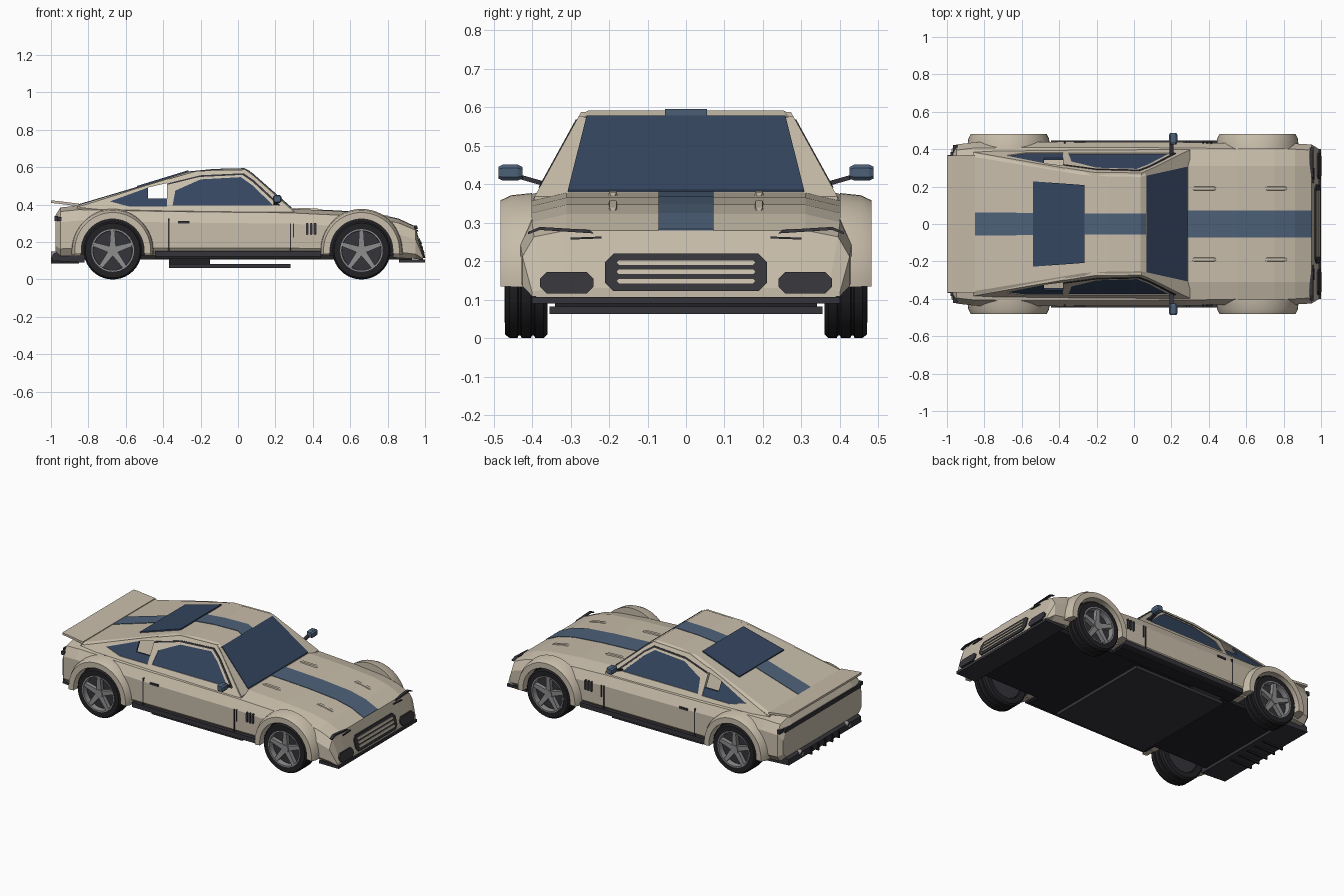
import bpy, bmesh, math

if "Cube" in bpy.data.objects:
    bpy.data.objects.remove(bpy.data.objects["Cube"])

def material(name, c):
    m = bpy.data.materials.new(name)
    m.diffuse_color = (*c, 1)
    m.use_nodes = True
    m.node_tree.nodes["Principled BSDF"].inputs["Base Color"].default_value = m.diffuse_color
    return m

CREAM = material("cream_paint", (0.58, 0.51, 0.405))
GLASS = material("dark_blue_glass", (0.035, 0.06, 0.115))
BLUE = material("stripe_blue", (0.075, 0.12, 0.19))
DARK = material("dark_trim", (0.035, 0.034, 0.042))
BLACK = material("black_rubber", (0.016, 0.015, 0.018))
GREY = material("rim_grey", (0.27, 0.27, 0.275))

def make(name, verts, faces, mats, mirror=False, smooth=False, idx=0):
    """Mesh object; mirror adds a copy on the other side (y)."""
    verts, faces = list(verts), list(faces)
    if mirror:
        n = len(verts)
        verts += [(x, -y, z) for x, y, z in verts]
        faces += [[n + i for i in f][::-1] for f in faces]
    me = bpy.data.meshes.new(name)
    me.from_pydata(verts, [], faces)
    bm = bmesh.new()
    bm.from_mesh(me)
    bmesh.ops.recalc_face_normals(bm, faces=bm.faces)
    for f in bm.faces:
        f.material_index = idx
    bm.to_mesh(me)
    bm.free()
    ob = bpy.data.objects.new(name, me)
    bpy.context.collection.objects.link(ob)
    for m in mats if isinstance(mats, list) else [mats]:
        me.materials.append(m)
    if smooth:
        bpy.ops.object.select_all(action='DESELECT')
        ob.select_set(True)
        bpy.context.view_layer.objects.active = ob
        bpy.ops.object.shade_smooth_by_angle(angle=math.radians(35))
    return ob

def loft(name, rings, mats, closed=False, **kw):
    """Skin equal-length rings; closed joins the last ring to the first, else ends are capped."""
    n, k = len(rings[0]), len(rings)
    faces = [[a * n + i, a * n + (i + 1) % n, (a + 1) % k * n + (i + 1) % n, (a + 1) % k * n + i]
             for a in range(k if closed else k - 1) for i in range(n)]
    if not closed:
        faces += [list(range(n)), list(range((k - 1) * n, k * n))]
    return make(name, [v for r in rings for v in r], faces, mats, **kw)

def box(name, x0, x1, y0, y1, z0, z1, mat, mirror=False):
    return loft(name, [[(x, y0, z0), (x, y1, z0), (x, y1, z1), (x, y0, z1)] for x in (x0, x1)], mat, mirror=mirror)

def strip(name, pts, mat, th=0.012):
    """Panel running along x through (x, z, half width)."""
    return loft(name, [[(x, -w, z - th), (x, w, z - th), (x, w, z), (x, -w, z)] for x, z, w in pts], mat)

def cyl_y(cx, cz, r, y, n=40, a0=0, a1=2 * math.pi, ends=False):
    return [(cx + r * math.cos(a0 + (a1 - a0) * i / n), y, cz + r * math.sin(a0 + (a1 - a0) * i / n))
            for i in range(n + (1 if ends else 0))]

# ---- main body: sections along x, (x, bottom, top, half width)
ST = [(-.975, .15, .345, .40), (-.95, .125, .385, .425), (-.85, .125, .395, .437), (-.37, .13, .385, .44),
      (.28, .13, .378, .437), (.55, .13, .365, .432), (.75, .125, .347, .43), (.86, .115, .322, .43),
      (.95, .11, .28, .425), (.99, .105, .13, .40)]
def section(x, zb, zt, h):
    d = zt - zb
    half = [(h - .03, zb), (h, zb + .15 * d), (h, zt - min(.08, .4 * d)), (h - .03, zt - min(.022, .1 * d)), (.31, zt)]
    return [(x, y, z) for y, z in half] + [(x, -y, z) for y, z in half[::-1]]
body = loft("lower_body", [section(*s) for s in ST], [CREAM, BLACK])

AXLES = (("front", .66), ("rear", -.67))
R = .155
for tag, wx in AXLES:
    cut = loft(tag + "_well_cutter", [cyl_y(wx, R, .172, y) for y in (.31, .6)], [CREAM, BLACK], mirror=True, idx=1)
    cut.hide_render = True
    cut.hide_viewport = False
    cut.display_type = 'WIRE'
    b = body.modifiers.new(tag + "_well", 'BOOLEAN')
    b.operation, b.solver, b.object = 'DIFFERENCE', 'EXACT', cut
# apply the cuts so the wheel wells stay in the mesh
bpy.context.view_layer.update()
cut_mesh = bpy.data.meshes.new_from_object(body.evaluated_get(bpy.context.evaluated_depsgraph_get()))
body.modifiers.clear()
body.data = cut_mesh
for o in [o for o in bpy.data.objects if o.name.endswith("cutter")]:
    bpy.data.objects.remove(o)

# ---- wheel arches and wheels
for tag, wx in AXLES:
    prof = [(.168, .40), (.222, .40), (.216, .455), (.203, .482), (.168, .482)]
    arcs = [cyl_y(wx, R, r, y, 28, -.1, math.pi + .1, True) for r, y in prof]
    loft(tag + "_arches", [list(c) for c in zip(*arcs)], CREAM, mirror=True, smooth=True)
    tyre = [(.112, .36), (.145, .36), (R, .37), (R, .392), (.148, .395), (.148, .40), (R, .403),
            (R, .427), (.148, .43), (.148, .435), (R, .438), (R, .458), (.146, .47), (.112, .47)]
    loft(tag + "_tyres", [cyl_y(wx, R, r, y) for r, y in tyre], BLACK, closed=True, mirror=True, smooth=True)
    rim = [(.104, .42), (.114, .42), (.114, .472), (.106, .472)]
    loft(tag + "_rims", [cyl_y(wx, R, r, y) for r, y in rim], GREY, closed=True, mirror=True, smooth=True)
    loft(tag + "_brake_discs", [cyl_y(wx, R, .108, y) for y in (.37, .435)], DARK, mirror=True)
    loft(tag + "_hubs", [cyl_y(wx, R, .026, y, 20) for y in (.43, .468)], GREY, mirror=True)
    for k in range(5):
        a = math.pi / 2 + k * 2 * math.pi / 5
        def spoke(r, w, y):
            return (wx + r * math.cos(a) - w * math.sin(a), y, R + r * math.sin(a) + w * math.cos(a))
        loft(f"{tag}_spoke_{k}", [[spoke(r, -w, .44), spoke(r, w, .44), spoke(r, w, y), spoke(r, -w, y)]
                                  for r, w, y in ((.01, .018, .463), (.108, .011, .468))], GREY, mirror=True)

# ---- cabin: tilted side plane, roof panel, windscreen
def side(x, z, off=0):
    return (x, .38 - (z - .385) * .55 + off, z)
def side_plate(name, pts, mat, a=-.012, b=0.0):
    loft(name, [[side(x, z, o) for x, z in pts] for o in (a, b)], mat, mirror=True)
def side_ring(name, outer, inner, mat):
    layers = [[side(x, z, o) for x, z in p] for p, o in ((outer, -.02), (outer, .004), (inner, .004), (inner, -.02))]
    loft(name, layers, mat, closed=True, mirror=True)

door_glass = [(-.35, .395), (-.335, .475), (-.2, .535), (.015, .547), (.075, .505), (.19, .395)]
side_ring("door_window_frame", [(-.378, .36), (-.378, .535), (-.22, .58), (.04, .587), (.09, .548), (.30, .36)], door_glass, CREAM)
side_plate("door_window", door_glass, GLASS)
side_ring("rear_pillar", [(-.58, .36), (-.86, .385), (-.5, .5), (-.37, .54), (-.37, .36)],
          [(-.58, .39), (-.685, .417), (-.48, .492), (-.38, .515), (-.38, .39)], CREAM)
side_plate("quarter_window", [(-.58, .39), (-.685, .417), (-.48, .492), (-.48, .433), (-.38, .433), (-.38, .39)], GLASS)
gap = [(-.372, .515), (-.2, .557), (.03, .568), (.085, .53), (.225, .40)]
side_plate("door_frame_gap", gap + [(x - .006, z - .009) for x, z in gap[::-1]], DARK, 0, .007)

ROOF = [(-.86, .397), (-.6, .474), (-.27, .574), (-.13, .588), (.035, .592), (.065, .576)]
def roof_ring(x, z):
    h = side(x, z)[1] + .006
    return [(x, -h, z - .018), (x, h, z - .018), (x, h, z - .01), (x, h - .02, z), (x, -h + .02, z), (x, -h, z - .01)]
loft("roof", [roof_ring(*p) for p in ROOF], CREAM)
strip("windscreen_surround", [(x, z, side(x, z)[1] + .004) for x, z in ((.06, .577), (.30, .368))], CREAM, .014)
strip("windscreen", [(.066, .579, .258), (.287, .385, .307)], GLASS, .009)
strip("rear_window", [(-.54, .5, .228), (-.265, .584, .208)], GLASS, .009)

# ---- centre stripe and tail spoiler
strip("roof_stripe", [(x, z + .003, .055 + .012 * max(0, -.2 - x)) for x, z in ROOF], BLUE, .008)
strip("hood_stripe", [(x, zt + .003, .072) for x, _, zt, _ in ST[4:9]], BLUE, .008)
strip("tail_spoiler", [(-1.0, .423, .365), (-.97, .42, .366), (-.85, .405, .37)], CREAM, .014)

# ---- nose details set on the slanted front face
def nose_plate(name, pts, mat, off=.006, mirror=False):
    loft(name, [[(.99 - (z - .13) * .267 + o, y, z) for y, z in pts] for o in (off - .018, off)], mat, mirror=mirror)
def rounded(y0, y1, z0, z1, c):
    return [(y0 + c, z0), (y1 - c, z0), (y1, z0 + c), (y1, z1 - c), (y1 - c, z1), (y0 + c, z1), (y0, z1 - c), (y0, z0 + c)]
nose_plate("grille", rounded(-.21, .21, .122, .22, .022), DARK)
for k, z in enumerate((.142, .166, .190)):
    nose_plate(f"grille_bar_{k}", rounded(-.18, .18, z, z + .013, .005), CREAM, .010)
nose_plate("lower_intake", rounded(.24, .38, .116, .172, .018), DARK, .008, True)
nose_plate("headlight_upper_line", [(.24, .272), (.38, .281), (.41, .270), (.41, .276), (.38, .289), (.25, .281)], DARK, .009, True)
nose_plate("headlight_lower_line", [(.22, .259), (.30, .256), (.30, .261), (.22, .264)], DARK, .008, True)
box("front_splitter", .86, 1.0, -.40, .40, .09, .107, DARK)

# ---- hood pins and mirrors
for tag, x0, x1, z0, z1 in (("rear", .31, .44, .3765, .3705), ("front", .70, .82, .3515, .331)):
    loft(f"hood_{tag}_blisters", [[(x, .19 - w, z - .012), (x, .19 + w, z - .012), (x, .19 + w * .6, z + h), (x, .19 - w * .6, z + h)]
         for x, z, w, h in ((x0, z0, .008, .0), (x0 + .015, z0 - .001, .015, .007), (x1 - .015, z1 + .002, .015, .007), (x1, z1, .008, .0))],
         CREAM, mirror=True)
loft("mirrors", [[(.21 + s * px, y, .43 + s * pz) for px, pz in rounded(-.023, .023, -.021, .021, .009)]
                 for y, s in ((.425, .7), (.438, 1), (.475, 1), (.487, .75))], BLUE, mirror=True)
loft("mirror_stalks", [[(.20 + a, y, z + b) for a, b in ((-.01, -.006), (.01, -.006), (.01, .006), (-.01, .006))]
                       for y, z in ((.365, .40), (.435, .42))], DARK, mirror=True)

# ---- door seams, handle and fender vents
for nm, x, z0, z1 in (("rear_seam", -.37, .155, .325), ("front_seam", .28, .155, .30), ("fender_seam", .297, .225, .30)):
    box("door_" + nm, x - .003, x + .003, .42, .4425, z0, z1, DARK, True)
box("door_handle", -.32, -.26, .43, .445, .300, .312, DARK, True)
for k in range(3):
    loft(f"fender_vent_{k}", [[(.37 + k * .021 + px, y, .27 + pz) for px, pz in rounded(-.007, .007, -.033, .033, .005)]
                              for y in (.42, .4405)], DARK, mirror=True)

# ---- sills and underbody
box("side_sills", -.445, .445, .36, .446, .122, .152, DARK, True)
box("floor_pan", -.88, .93, -.335, .335, .108, .132, BLACK)
box("middle_floor", -.44, .44, -.42, .42, .112, .132, BLACK)
box("under_tray", -.37, .28, -.355, .355, .062, .082, DARK)
box("tray_mount", -.37, -.15, -.34, .34, .08, .12, BLACK)

# ---- tail: light band, diffuser, exhausts
box("tail_light_band", -.981, -.955, -.385, .385, .312, .338, DARK)
box("tail_light_corners", -.968, -.945, .37, .4225, .312, .335, DARK, True)
loft("diffuser", [[(x, y, z) for x, z in ((-.995, .10), (-.82, .09), (-.82, .135), (-.955, .155), (-.99, .135))]
                  for y in (-.37, .37)], DARK)
for k in range(5):
    y = -.14 + k * .07
    box(f"diffuser_fin_{k}", -1.0, -.85, y - .005, y + .005, .085, .13, BLACK)
def pipe(x, r):
    return [(x, .24 + r * math.cos(i * math.pi / 8), .13 + r * math.sin(i * math.pi / 8)) for i in range(16)]
loft("exhaust_tips", [pipe(-.93, .019), pipe(-1.0, .019), pipe(-1.0, .014), pipe(-.975, .014)], GREY, mirror=True, smooth=True)
